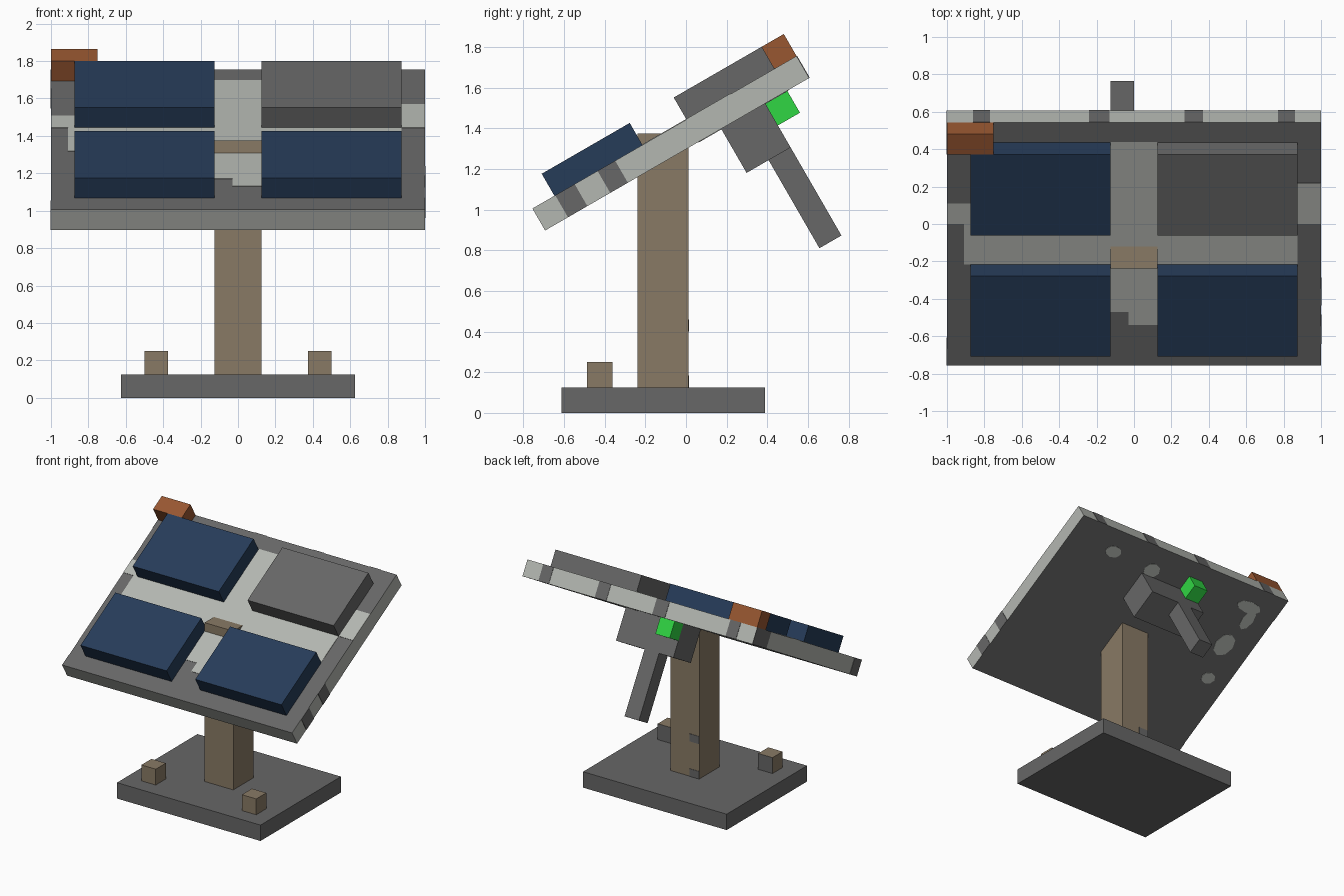
import bpy, bmesh, math
from mathutils import Matrix, Vector

cube = bpy.data.objects.get("Cube")
if cube:
    bpy.data.objects.remove(cube, do_unlink=True)


def material(name, rgb):
    """Flat colour given as 0-255 display values, stored linear."""
    lin = [((c / 255 + 0.055) / 1.055) ** 2.4 for c in rgb] + [1]
    m = bpy.data.materials.new(name)
    m.use_nodes = True
    m.diffuse_color = lin
    node = next(n for n in m.node_tree.nodes if n.type == 'BSDF_PRINCIPLED')
    node.inputs["Base Color"].default_value = lin
    node.inputs["Roughness"].default_value = 0.9
    return m


DARK = material("dark_grey", (103, 103, 103))
LIGHT = material("light_grey", (180, 183, 177))
BLUE = material("navy_blue", (38, 60, 89))
ORANGE = material("rust_orange", (152, 87, 49))
TAN = material("wood_tan", (137, 122, 101))
GREEN = material("signal_green", (48, 214, 67))

WORLD = Matrix.Identity(4)
# Tilted frame: origin on the lower front edge of the board's underside
TILT = Matrix.Translation((0, -0.693, 0.897)) @ Matrix.Rotation(math.radians(30), 4, 'X')
THIN = 0.003


def finish(name, bm, mat, frame):
    me = bpy.data.meshes.new(name)
    bm.to_mesh(me)
    bm.free()
    me.materials.append(mat)
    ob = bpy.data.objects.new(name, me)
    ob.matrix_world = frame
    bpy.context.scene.collection.objects.link(ob)
    return ob


def box(name, x, y, z, mat, frame=WORLD):
    """Box from (min, max) pairs on each axis."""
    bm = bmesh.new()
    size = [b - a for a, b in (x, y, z)]
    mid = [(a + b) / 2 for a, b in (x, y, z)]
    bmesh.ops.create_cube(bm, size=1, matrix=Matrix.Translation(mid) @ Matrix.Diagonal(size + [1]))
    return finish(name, bm, mat, frame)


def spot(name, x, u, rx, ru):
    """Thin eight-sided worn spot on the board's underside."""
    bm = bmesh.new()
    bmesh.ops.create_cone(bm, cap_ends=True, segments=8, radius1=1, radius2=1, depth=THIN,
                          matrix=Matrix.Translation((x, u, -THIN / 2)) @ Matrix.Diagonal((rx, ru, 1, 1)))
    finish(name, bm, LIGHT, TILT)


# Stand
box("base", (-0.625, 0.625), (-0.6125, 0.3875), (0, 0.125), DARK)
box("post", (-0.125, 0.125), (-0.2375, 0.0125), (0.125, 1.375), TAN)
for side, x in (("left", 0.375), ("right", -0.5)):
    peg = box(side + "_peg", (x, x + 0.125), (-0.4875, -0.3625), (0.125, 0.25), TAN)
    peg.data.materials.append(DARK)
    for f in peg.data.polygons:
        f.material_index = int(f.normal.y > 0.5)
for i, z in enumerate((0.125, 0.4)):
    box(f"post_mark_{i}", (-0.125, -0.04), (0.0125, 0.0125 + THIN), (z, z + 0.06), DARK)

# Board: dark faces, light rim
board = box("board", (-1, 1), (0, 1.5), (0, 0.125), DARK, TILT)
board.data.materials.append(LIGHT)
for f in board.data.polygons:
    f.material_index = int(abs(f.normal.z) < 0.5)

# Raised panels on the board
for row, u in (("lower", 0.125), ("upper", 0.875)):
    for side, x in (("left", 0.125), ("right", -0.875)):
        mat = DARK if (row, side) == ("upper", "left") else BLUE
        box(f"{row}_{side}_panel", (x, x + 0.75), (u, u + 0.5), (0.125, 0.25), mat, TILT)
box("corner_block", (-1, -0.75), (1.375, 1.5), (0.125, 0.25), ORANGE, TILT)

# Light worn areas on the board's top
top_areas = {
    "middle_strip": ((-0.125, 0.125), (0.33, 1.38)),
    "middle_strip_end": ((-0.03, 0.125), (0.25, 0.33)),
    "right_strip": ((-0.91, -0.125), (0.625, 0.875)),
    "left_strip": ((0.125, 0.875), (0.625, 0.875)),
    "left_margin_patch": ((0.875, 1), (0.875, 1.125)),
    "right_margin_patch": ((-1, -0.875), (0.875, 1)),
}
for name, (x, u) in top_areas.items():
    box(name, x, u, (0.125, 0.125 + THIN), LIGHT, TILT)

# Dark marks on the rim
for i, (a, b) in enumerate(((-0.86, -0.77), (-0.24, -0.13), (0.27, 0.37), (0.77, 0.86))):
    box(f"back_rim_mark_{i}", (a, b), (1.5, 1.5 + THIN), (0, 0.125), DARK, TILT)
for i, (a, b) in enumerate(((0.13, 0.24), (0.37, 0.47))):
    box(f"left_rim_mark_{i}", (1, 1 + THIN), (a, b), (0, 0.125), DARK, TILT)
for i, (a, b) in enumerate(((0, 0.1), (1.3, 1.5))):
    box(f"right_rim_mark_{i}", (-1 - THIN, -1), (a, b), (0, 0.125), DARK, TILT)

# Worn spots underneath
for i, s in enumerate(((0.58, 1.32, 0.07, 0.05), (0.19, 1.3, 0.07, 0.06), (-0.74, 1.33, 0.11, 0.05),
                       (-0.8, 1.23, 0.05, 0.09), (-0.76, 0.97, 0.08, 0.1), (-0.82, 0.67, 0.06, 0.05))):
    spot(f"underside_spot_{i}", *s)

# Control box with lever and lamp under the board
box("control_box", (-0.25, 0.25), (1, 1.25), (-0.25, 0), DARK, TILT)
box("lever", (-0.125, 0), (1.125, 1.25), (-0.75, -0.25), DARK, TILT)
box("lamp", (-0.25, -0.125), (1.25, 1.375), (-0.125, 0), GREEN, TILT)
